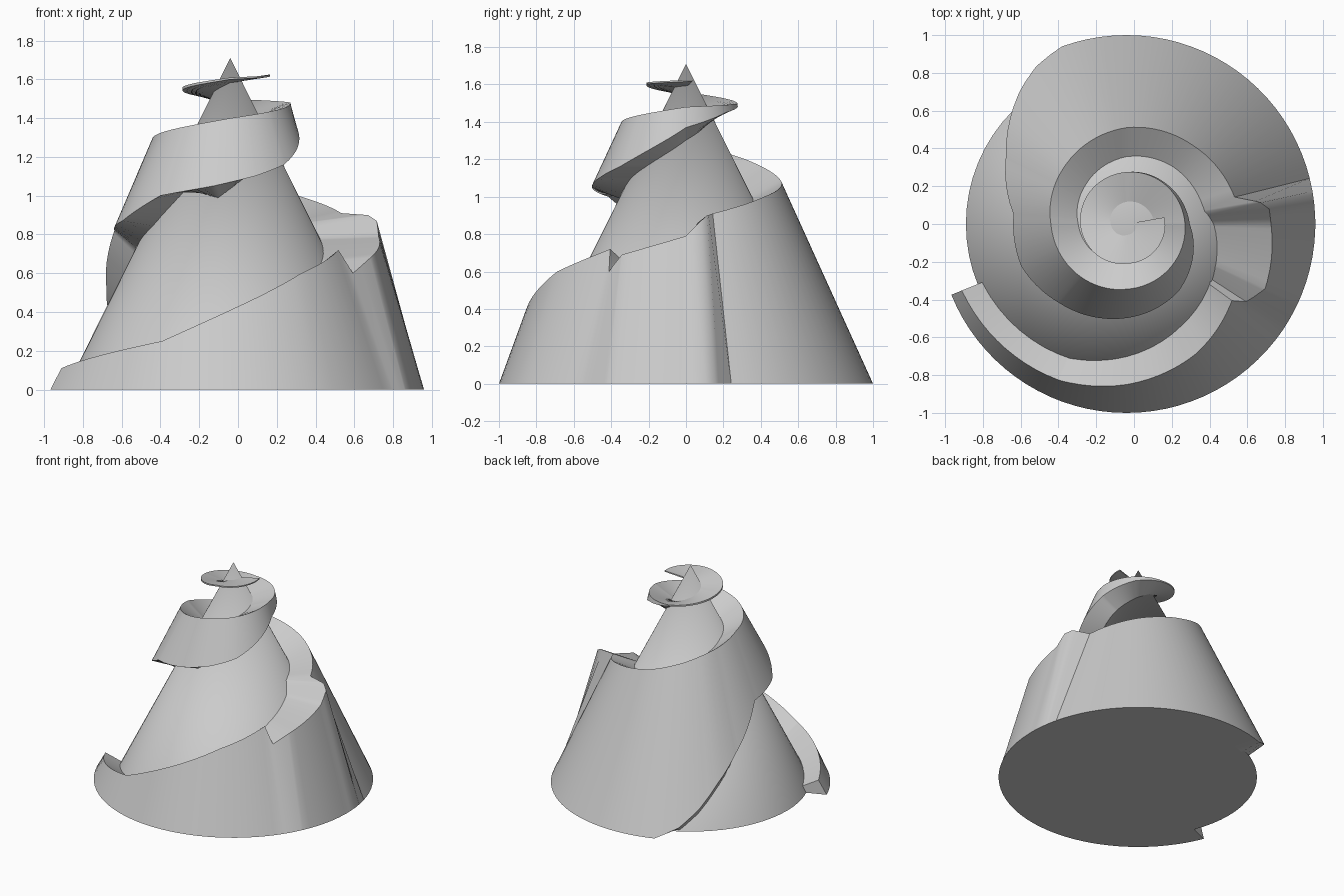
import bpy, bmesh, math

if "Cube" in bpy.data.objects:
    bpy.data.objects.remove(bpy.data.objects["Cube"])

CX, APEX, SLOPE = -0.04, 1.71, 0.497


def core_r(z):
    return (APEX - z) * SLOPE


def finish(bm, name, angle):
    bmesh.ops.recalc_face_normals(bm, faces=bm.faces)
    me = bpy.data.meshes.new(name)
    bm.to_mesh(me)
    bm.free()
    ob = bpy.data.objects.new(name, me)
    bpy.context.collection.objects.link(ob)
    bpy.context.view_layer.objects.active = ob
    ob.select_set(True)
    bpy.ops.object.shade_smooth_by_angle(angle=math.radians(angle))
    ob.select_set(False)
    return ob


# Central cone
bm = bmesh.new()
bmesh.ops.create_cone(bm, cap_ends=True, segments=64, radius1=core_r(0), radius2=0, depth=APEX)
bmesh.ops.translate(bm, verts=bm.verts, vec=(CX, 0, APEX / 2))
finish(bm, "core_cone", 35)

# Outer lip of the ramp and the height where it meets the cone: angle, radius, z, inner z
top = [
    (202, .94, .11, .04), (247, .90, .25, .14), (270, .85, .41, .28), (298, .78, .60, .46),
    (324, .69, .72, .60), (327, .755, .60, .62), (335, .81, .69, .66), (360, .765, .79, .78),
    (366, .76, .87, .83), (369, .72, .90, .86), (374, .59, .91, .87), (410, .545, 1.0, .91),
    (450, .51, 1.08, .98), (495, .45, 1.20, 1.09), (540, .40, 1.30, 1.18), (630, .345, 1.40, 1.30),
    (720, .31, 1.48, 1.40), (810, .275, 1.50, 1.47), (900, .245, 1.56, 1.54),
    (990, .21, 1.61, 1.59), (1090, .205, 1.625, 1.60)]
# Lower edge: first turn stands on the ground, later turns overhang
low = [
    (202, 1.0, 0, 0), (470, 1.0, 0, 0), (480, .96, .08, 0), (489, .90, .20, .10),
    (498, .83, .35, .22), (511, .73, .52, .38), (535, .60, .82, .70), (562, .60, .87, .84),
    (589, .55, 1.0, 1.05), (620, .51, 1.05, .98), (645, .48, 1.10, 1.10), (668, .45, 1.16, 1.16),
    (720, .335, 1.37, 1.29), (765, .30, 1.45, 1.38), (810, .275, 1.49, 1.45),
    (900, .245, 1.545, 1.525), (990, .21, 1.60, 1.58), (1090, .205, 1.617, 1.59)]


def sample(rows, a):
    for p, q in zip(rows, rows[1:]):
        if a <= q[0]:
            t = (a - p[0]) / (q[0] - p[0])
            return [u + (v - u) * t for u, v in zip(p[1:], q[1:])]
    return rows[-1][1:]


# Spiral ramp lofted from four-point sections
angles = sorted(set(range(202, 1091, 4)) | {r[0] for r in top + low})
bm = bmesh.new()
rings = []
for a in angles:
    rt, zt, zti = sample(top, a)
    rb, zb, zbi = sample(low, a)
    c, s = math.cos(math.radians(a)), math.sin(math.radians(a))
    sec = [(rt, zt), (rb, zb), (max(core_r(zbi) - .03, .02), zbi), (max(core_r(zti) - .03, .02), zti)]
    rings.append([bm.verts.new((CX + r * c, r * s, z)) for r, z in sec])
for p, q in zip(rings, rings[1:]):
    for i in range(4):
        j = (i + 1) % 4
        bm.faces.new((p[i], p[j], q[j], q[i]))
bm.faces.new(rings[0])
bm.faces.new(rings[-1])
finish(bm, "spiral_ramp", 35)
